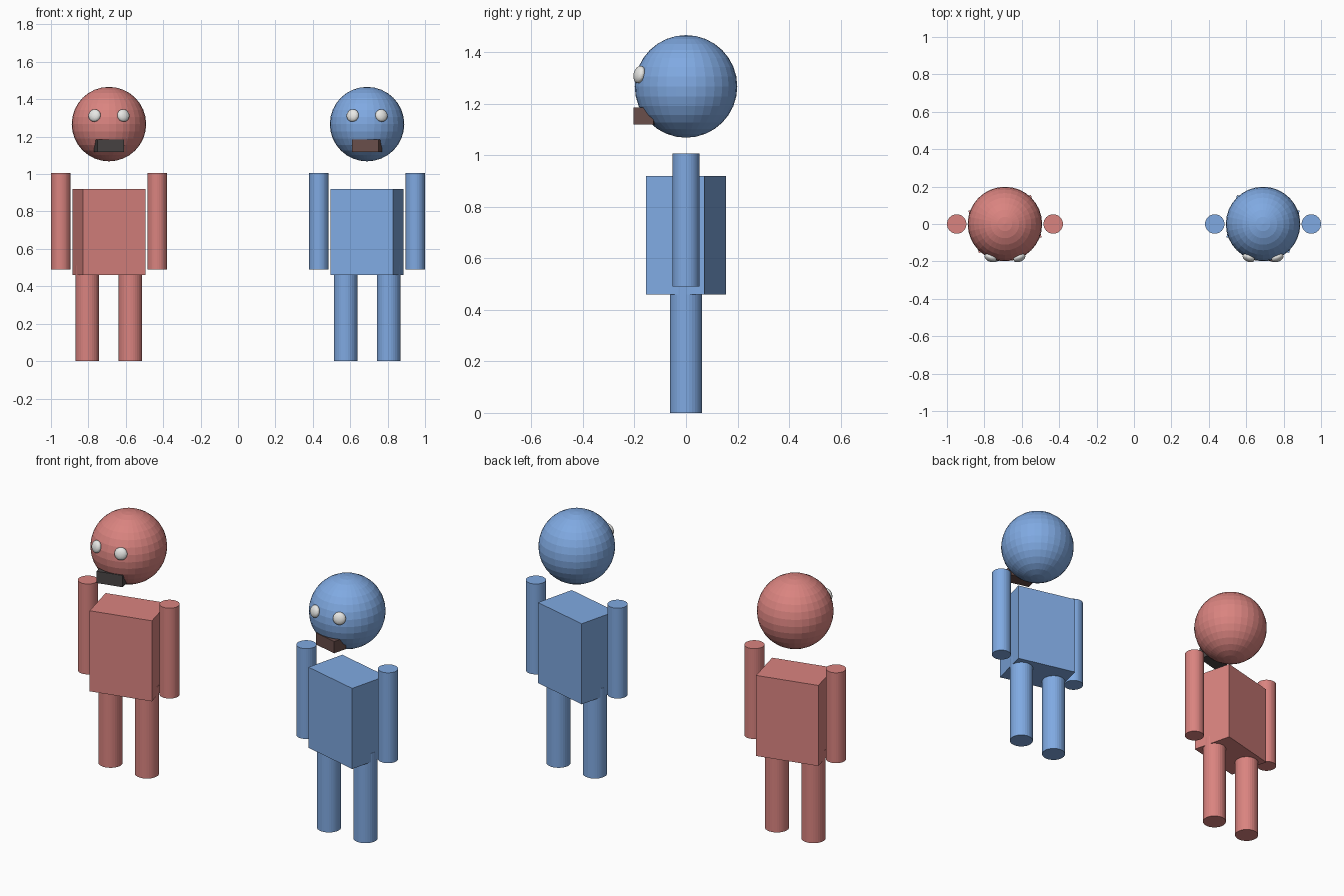
import bpy
import math
from mathutils import Matrix, Vector

if "Cube" in bpy.data.objects:
    bpy.data.objects.remove(bpy.data.objects["Cube"])


def material(name, rgb):
    m = bpy.data.materials.new(name)
    m.diffuse_color = (*rgb, 1)
    m.use_nodes = True
    m.node_tree.nodes["Principled BSDF"].inputs["Base Color"].default_value = m.diffuse_color
    return m


RED = material("soft red", (0.70, 0.23, 0.215))
BLUE = material("soft blue", (0.215, 0.40, 0.76))
WHITE = material("eye white", (0.80, 0.80, 0.78))
CHARCOAL = material("charcoal", (0.07, 0.06, 0.06))
BROWN = material("dark brown", (0.14, 0.075, 0.068))


def finish(name, mat):
    ob = bpy.context.object
    ob.name = name
    ob.data.materials.append(mat)
    return ob


def box(name, mat, loc, size, turn):
    bpy.ops.mesh.primitive_cube_add(size=1, location=loc, rotation=(0, 0, turn))
    bpy.context.object.scale = size
    return finish(name, mat)


def tube(name, mat, x, radius, z0, z1):
    bpy.ops.mesh.primitive_cylinder_add(vertices=32, radius=radius, depth=z1 - z0,
                                        location=(x, 0, (z0 + z1) / 2))
    return finish(name, mat)


def figure(label, cx, mat, mouth_mat, turn):
    # Turned torso block
    box(label + "_torso", mat, (cx, 0, 0.69), (0.345, 0.232, 0.46), turn)

    # Arms and legs
    for side, s in (("left", -1), ("right", 1)):
        tube(f"{label}_{side}_arm", mat, cx + s * 0.258, 0.052, 0.49, 1.006)
        tube(f"{label}_{side}_leg", mat, cx + s * 0.115, 0.063, 0, 0.51)

    # Faceted head
    head = Vector((cx, 0, 1.267))
    bpy.ops.mesh.primitive_uv_sphere_add(segments=32, ring_count=16, radius=0.199, location=head)
    finish(label + "_head", mat)

    # Flattened eyes lying against the head
    for side, s in (("left", -1), ("right", 1)):
        offset = Vector((s * 0.077, -0.181, 0.046))
        bpy.ops.mesh.primitive_uv_sphere_add(segments=32, ring_count=16, radius=1)
        eye = finish(f"{label}_{side}_eye", WHITE)
        eye.matrix_world = (Matrix.Translation(head + offset)
                            @ offset.to_track_quat('Z', 'Y').to_matrix().to_4x4()
                            @ Matrix.Diagonal((0.034, 0.034, 0.02, 1)))

    # Mouth block, turned like the torso
    box(label + "_mouth", mouth_mat, (cx, -0.148, 1.152), (0.145, 0.08, 0.067), turn)


figure("red", -0.69, RED, CHARCOAL, math.radians(14))
figure("blue", 0.69, BLUE, BROWN, math.radians(-14))
